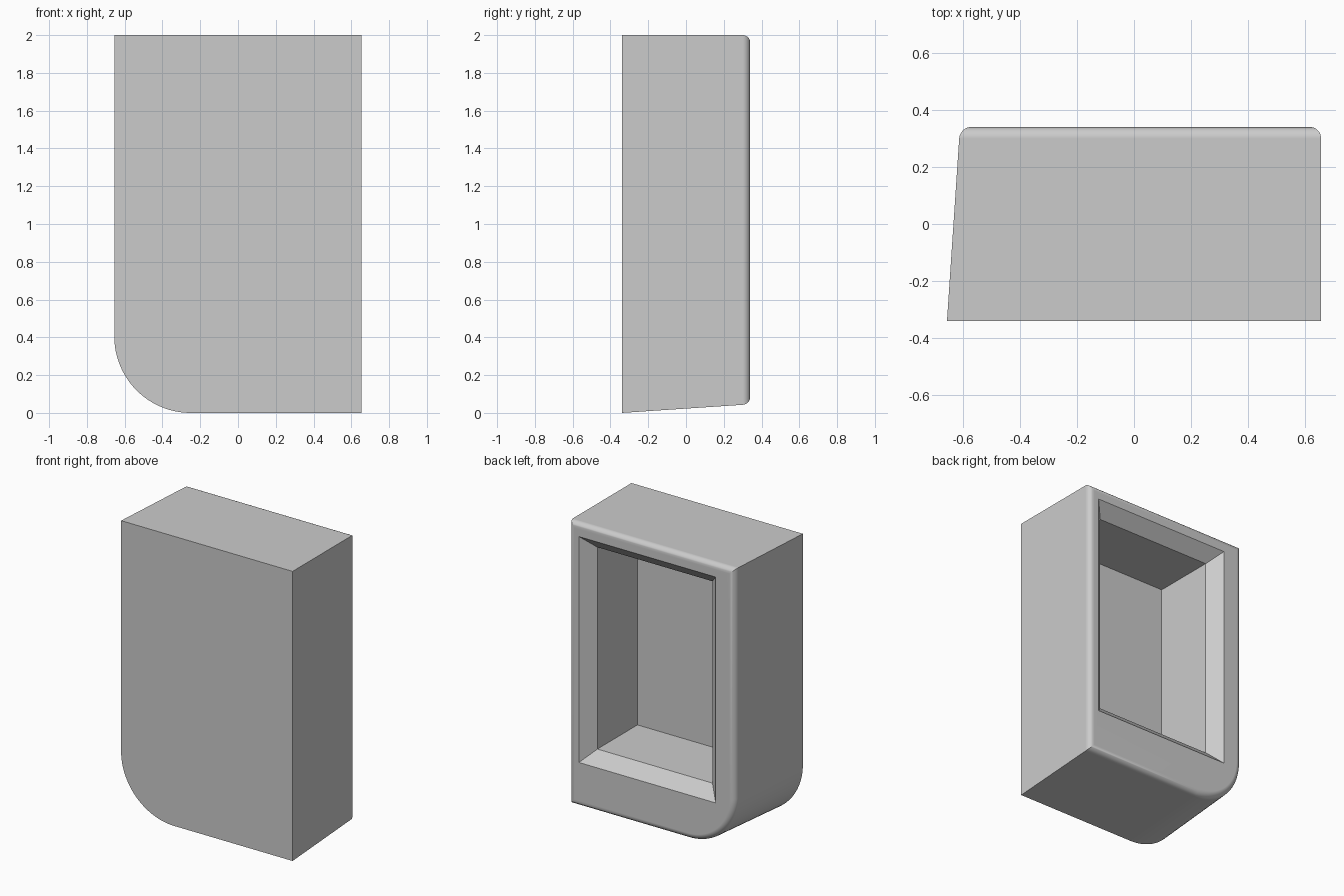
import bpy
import bmesh
from math import sin, cos, pi

cube = bpy.data.objects.get("Cube")
if cube:
    bpy.data.objects.remove(cube, do_unlink=True)

grey = bpy.data.materials.new("light_grey")
grey.use_nodes = True
colour = (0.6, 0.6, 0.6, 1)
grey.diffuse_color = colour
grey.node_tree.nodes["Principled BSDF"].inputs["Base Color"].default_value = colour

FRONT, BACK = -0.34, 0.34
HALF, HEIGHT = 0.655, 2.0
CORNER = 0.405          # large rounded lower corner
DRAFT = 0.067           # taper of the curved side and underside
FILLET = 0.04           # rounding around the back rim


def loft(name, rings):
    """Skin a closed solid through matching rings of (x, z) points at depth y."""
    bm = bmesh.new()
    loops = [[bm.verts.new((x, y, z)) for x, z in pts] for y, pts in rings]
    for a, b in zip(loops, loops[1:]):
        for i in range(len(a)):
            j = (i + 1) % len(a)
            bm.faces.new((a[i], a[j], b[j], b[i]))
    bm.faces.new(loops[0])
    bm.faces.new(loops[-1])
    bmesh.ops.recalc_face_normals(bm, faces=bm.faces)
    mesh = bpy.data.meshes.new(name)
    bm.to_mesh(mesh)
    bm.free()
    mesh.materials.append(grey)
    obj = bpy.data.objects.new(name, mesh)
    bpy.context.collection.objects.link(obj)
    return obj


def outline(y, inset, steps=24):
    """Body section: square corners except for one large round corner."""
    r = CORNER - DRAFT * (y - FRONT) - inset
    cx, cz = CORNER - HALF, CORNER
    pts = [(HALF - inset, cz - r), (HALF - inset, HEIGHT - inset),
           (cx - r, HEIGHT - inset)]
    for i in range(steps + 1):
        a = pi + i / steps * pi / 2
        pts.append((cx + r * cos(a), cz + r * sin(a)))
    return y, pts


def opening(y, inset):
    """Rectangular section of the recess."""
    x0, x1, z0, z1 = -0.465 + inset, 0.58 - inset, 0.35 + inset, 1.91 - inset
    return y, [(x0, z0), (x1, z0), (x1, z1), (x0, z1)]


# Tapered body with a rounded back rim
sections = [outline(FRONT, 0)]
for i in range(9):
    a = i / 8 * pi / 2
    sections.append(outline(BACK - FILLET * (1 - sin(a)), FILLET * (1 - cos(a))))
body = loft("hollow_body", sections)

# Recess with a chamfered mouth
BEVEL = 0.083
cutter = loft("recess_cutter", [opening(BACK + 0.1, 0), opening(BACK, 0),
                                opening(BACK - BEVEL, BEVEL), opening(-0.18, BEVEL)])
cutter.hide_render = True

cut = body.modifiers.new("recess", 'BOOLEAN')
cut.operation = 'DIFFERENCE'
cut.solver = 'EXACT'
cut.object = cutter
bpy.ops.object.select_all(action='DESELECT')
body.select_set(True)
bpy.context.view_layer.objects.active = body
bpy.ops.object.modifier_apply(modifier=cut.name)
bpy.data.objects.remove(cutter, do_unlink=True)

# Smooth the round surfaces while flat faces stay flat
bpy.ops.object.shade_smooth_by_angle(angle=pi / 6)
weighted = body.modifiers.new("weighted_normals", 'WEIGHTED_NORMAL')
weighted.keep_sharp = True
